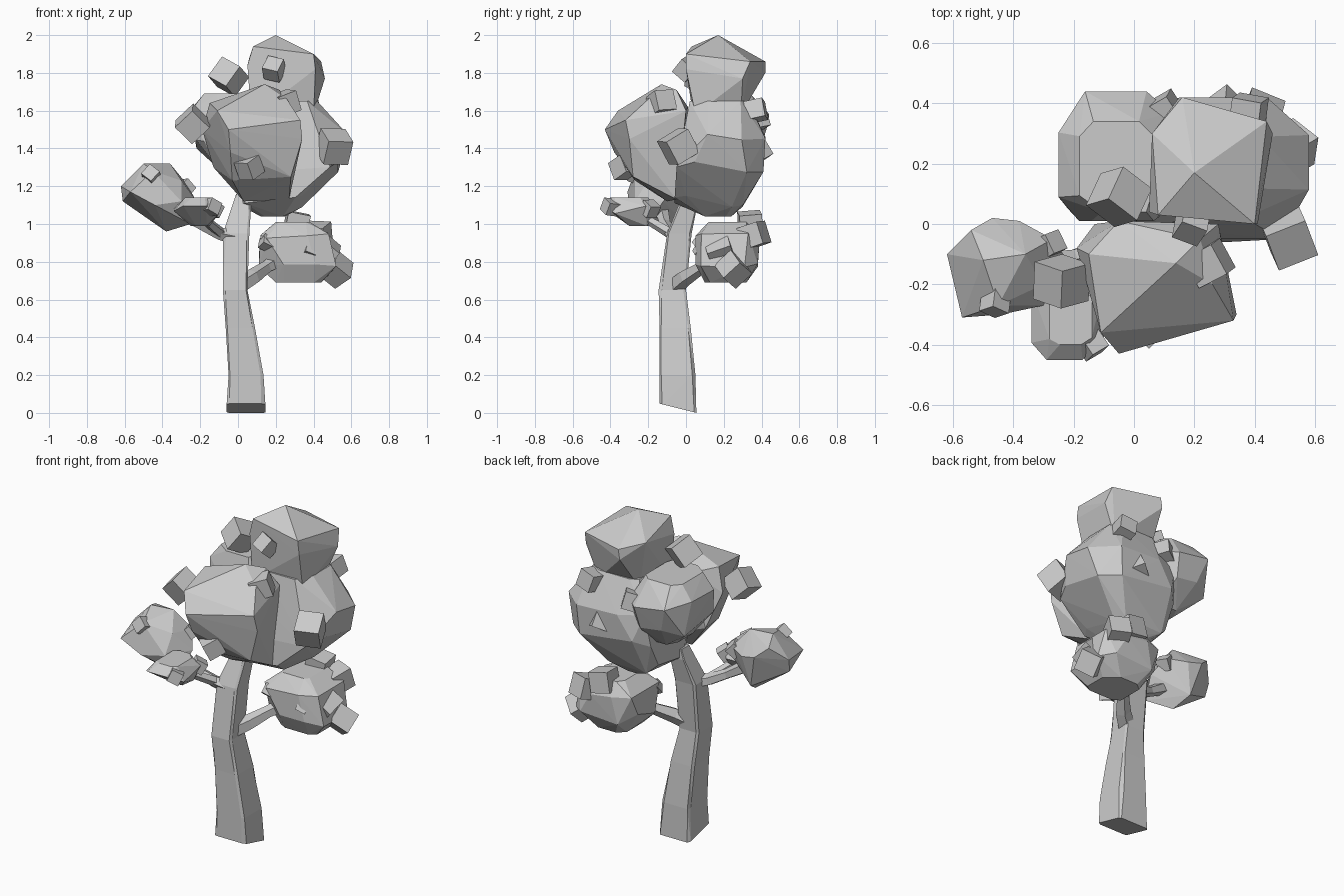
import bpy, bmesh, random
from math import cos, sin, tau
from mathutils import Vector, Matrix, Euler

if "Cube" in bpy.data.objects:
    bpy.data.objects.remove(bpy.data.objects["Cube"])

random.seed(7)


def finish(name, bm):
    bmesh.ops.recalc_face_normals(bm, faces=bm.faces[:])
    me = bpy.data.meshes.new(name)
    bm.to_mesh(me)
    bm.free()
    ob = bpy.data.objects.new(name, me)
    bpy.context.collection.objects.link(ob)


def ring(z, x0, x1, y0, y1, lo, hi, wob=0.0):
    """Rectangle at height z with irregularly cut corners."""
    cx, cy, hx, hy = (x0 + x1) / 2, (y0 + y1) / 2, (x1 - x0) / 2, (y1 - y0) / 2
    pts = []
    for sx, sy, swap in ((1, 1, 0), (-1, 1, 1), (-1, -1, 0), (1, -1, 1)):
        a = 1 - random.uniform(lo, hi)
        b = 1 - random.uniform(lo, hi)
        pair = [(sx, sy * a), (sx * b, sy)]
        for u, v in (reversed(pair) if swap else pair):
            pts.append(Vector((cx + u * hx, cy + v * hy,
                               z + random.uniform(-wob, wob))))
    return pts


def hull(name, pts):
    """Faceted leaf mass around a few corner points."""
    bm = bmesh.new()
    for p in pts:
        bm.verts.new(p)
    res = bmesh.ops.convex_hull(bm, input=bm.verts[:])
    junk = {g for g in res["geom_interior"] + res["geom_unused"]
            if isinstance(g, bmesh.types.BMVert)}
    bmesh.ops.delete(bm, geom=list(junk), context='VERTS')
    bmesh.ops.remove_doubles(bm, verts=bm.verts[:], dist=0.02)
    finish(name, bm)


def clump(name, slices):
    """Leaf mass from a stack of cut rectangles."""
    last = len(slices) - 1
    hull(name, [p for i, s in enumerate(slices)
                for p in ring(*s, 0.15, 0.65, 0.03 if 0 < i < last else 0.0)])


def loft(name, rings):
    bm = bmesh.new()
    vs = [[bm.verts.new(p) for p in r] for r in rings]
    n = len(vs[0])
    for a, b in zip(vs, vs[1:]):
        for i in range(n):
            j = (i + 1) % n
            bm.faces.new((a[i], a[j], b[j], b[i]))
    bm.faces.new(vs[0])
    bm.faces.new(vs[-1])
    bmesh.ops.triangulate(bm, faces=bm.faces[:])
    finish(name, bm)


def branch(name, path, sides=5):
    """Tapering stick through (x, y, z, radius) points."""
    pts = [Vector(p[:3]) for p in path]
    q = (pts[-1] - pts[0]).to_track_quat('Z', 'Y')
    loft(name, [[c + q @ Vector((p[3] * cos(tau * i / sides), p[3] * sin(tau * i / sides), 0))
                 for i in range(sides)] for c, p in zip(pts, path)])


# trunk: squarish, leaning, flaring to a foot cut at a slant
trunk = [(0.0, -.06, .145, -.14, .055), (.2, -.05, .135, -.14, .05),
         (.45, -.065, .09, -.14, .025), (.65, -.08, .05, -.145, .0),
         (.95, -.08, .06, -.10, .03), (1.1, -.03, .07, -.04, .06),
         (1.16, -.01, .07, -.02, .06)]
rings = [ring(*s, 0.06, 0.25) for s in trunk]
for p in rings[0]:
    p.z = (.055 - p.y) * .25
loft("trunk", rings)

# side branches
branch("left_branch", [(0, -.05, .93, .05), (-.1, -.08, .95, .035), (-.2, -.11, 1.0, .03), (-.33, -.13, 1.08, .04)])
branch("left_front_twig", [(-.09, -.08, .95, .03), (-.16, -.18, 1.01, .025), (-.2, -.27, 1.06, .03)])
branch("right_branch", [(0, -.06, .67, .05), (.08, .0, .72, .045), (.15, .08, .77, .035), (.25, .18, .83, .05)])

# boxy leaf masses, by their corners
hull("front_leaves", [(-.15, -.1, 1.64), (.14, -.13, 1.74), (.22, -.05, 1.71), (.26, -.2, 1.66),
                      (-.11, -.36, 1.6), (-.05, -.43, 1.5), (.33, -.32, 1.55), (.34, -.3, 1.45),
                      (-.19, -.08, 1.5), (.28, 0, 1.6), (-.05, .01, 1.62), (-.04, -.38, 1.38),
                      (.28, -.28, 1.25), (-.03, -.27, 1.23), (.03, -.1, 1.12), (.27, -.05, 1.13),
                      (-.13, 0, 1.3)])
hull("top_leaves", [(.2, .17, 2.0), (.08, .03, 1.94), (.05, .04, 1.84), (.4, 0, 1.9), (.41, 0, 1.82),
                    (.44, .34, 1.86), (.46, .3, 1.77), (.16, .42, 1.86), (.15, .42, 1.8),
                    (.06, .3, 1.88), (.4, .05, 1.58), (.38, .29, 1.58), (.07, .04, 1.56),
                    (.12, .27, 1.58)])
hull("left_leaves", [(-.62, -.1, 1.2), (-.61, -.12, 1.12), (-.57, -.31, 1.17), (-.54, -.02, 1.28),
                     (-.5, -.12, 1.32), (-.36, -.1, 1.32), (-.47, .02, 1.22), (-.38, .01, 1.2),
                     (-.27, -.05, 1.21), (-.22, -.12, 1.12), (-.38, -.12, .96), (-.25, -.2, 1.0),
                     (-.3, -.27, 1.12), (-.44, -.3, 1.1), (-.45, -.27, 1.28), (-.3, -.2, 1.23),
                     (-.42, -.02, 1.02)])
# other leaf masses: (z, x min, x max, y min, y max)
clump("right_leaves", [(1.04, .12, .25, .10, .24), (1.12, .0, .34, -.06, .3),
                       (1.3, .0, .53, -.05, .41), (1.46, .02, .58, -.01, .42),
                       (1.65, .10, .42, .02, .33)])
clump("back_left_leaves", [(1.29, -.1, .08, .06, .28), (1.42, -.22, .12, .01, .40),
                           (1.58, -.25, .12, .01, .44), (1.69, -.18, .06, .04, .34)])
clump("left_front_leaves", [(.99, -.25, -.15, -.3, -.2), (1.07, -.34, -.1, -.45, -.15),
                            (1.14, -.28, -.14, -.4, -.2)])
clump("low_right_leaves", [(.69, .2, .44, .1, .32), (.8, .11, .52, .05, .38),
                           (.93, .12, .48, .05, .39), (1.01, .2, .38, .12, .34)])

# small tilted cubes scattered over the leaf masses: (x, y, z, edge)
cubes = [(-.05, .09, 1.78, .13), (-.24, -.19, 1.53, .13), (.51, -.04, 1.41, .14),
         (.06, -.33, 1.30, .10), (.19, .0, 1.82, .09), (.25, -.13, 1.64, .11),
         (.38, .37, 1.60, .10), (.30, .36, 1.38, .12), (.10, .37, 1.55, .10),
         (.52, .25, .76, .12), (.31, .34, 1.0, .12), (.38, .08, .86, .06),
         (.42, .36, .94, .12), (.15, .08, .9, .06), (.45, .18, .86, .13),
         (-.46, -.26, 1.26, .07), (-.28, -.07, 1.19, .07), (-.14, -.4, 1.09, .07),
         (-.13, -.19, 1.08, .07)]
for i, (x, y, z, s) in enumerate(cubes):
    bm = bmesh.new()
    rot = Euler([random.uniform(0, 1.5) for _ in range(3)]).to_matrix().to_4x4()
    bmesh.ops.create_cube(bm, size=s, matrix=Matrix.Translation((x, y, z)) @ rot)
    finish(f"leaf_cube_{i + 1}", bm)
